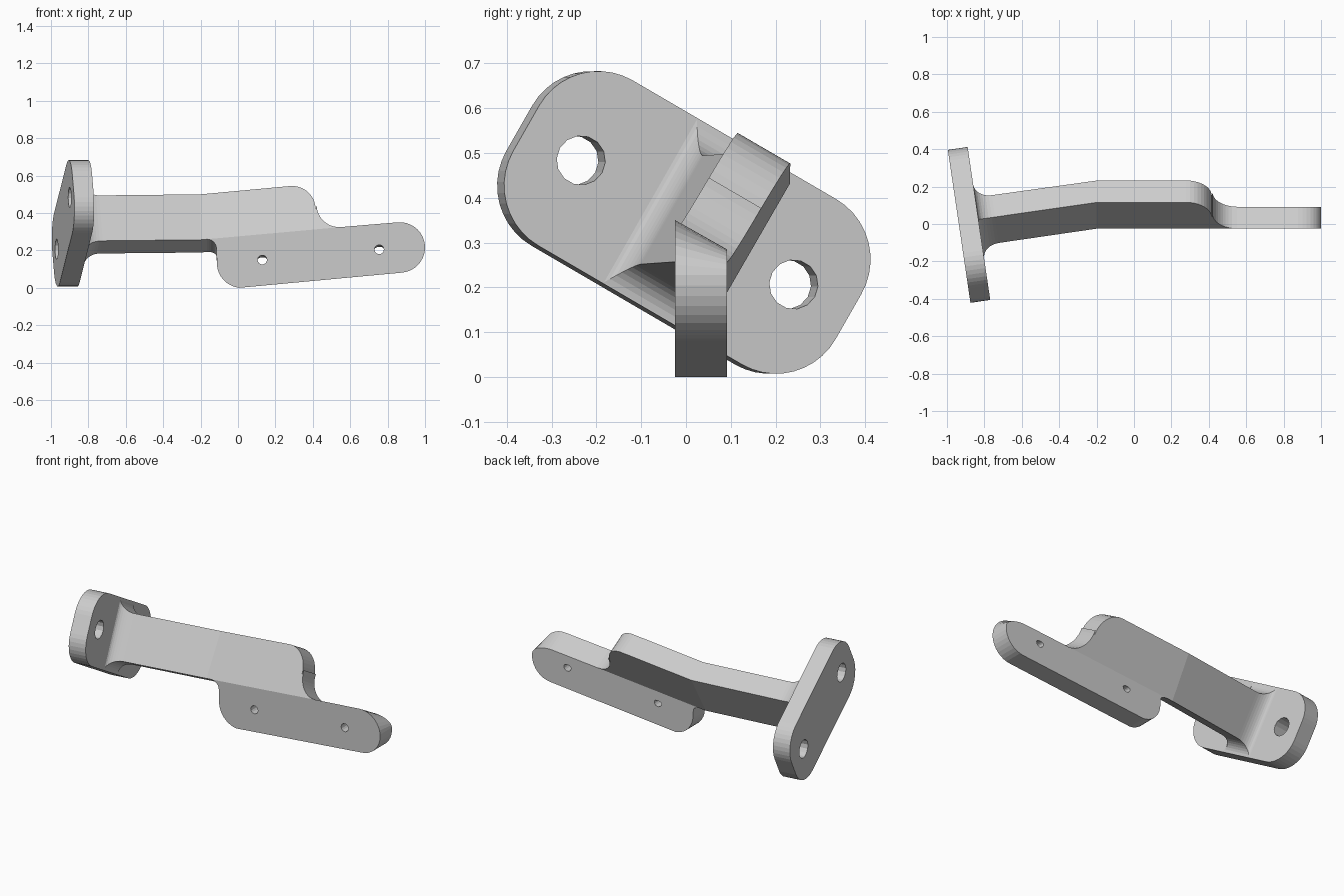
import bpy, bmesh, math
from mathutils import Vector

if "Cube" in bpy.data.objects:
    bpy.data.objects.remove(bpy.data.objects["Cube"])

grey = bpy.data.materials.new("plain grey")
grey.diffuse_color = (0.6, 0.6, 0.6, 1)
grey.use_nodes = True
grey.node_tree.nodes["Principled BSDF"].inputs["Base Color"].default_value = grey.diffuse_color


def arc(cx, cz, r, a0, a1, n=10):
    return [(cx + r * math.cos(math.radians(a0 + (a1 - a0) * i / n)),
             cz + r * math.sin(math.radians(a0 + (a1 - a0) * i / n))) for i in range(n + 1)]


def circle(cx, cz, r, n=14):
    return arc(cx, cz, r, 0, 360, n)[:-1]


def prism(bm, loops, front, back, normal, skip=()):
    """Extrude an outline (first loop) with holes; skip lists open side edges."""
    caps = ([], [])
    for k, loop in enumerate(loops):
        rings = [[bm.verts.new(m(*p)) for p in loop] for m in (front, back)]
        n = len(loop)
        for i in range(n):
            j = (i + 1) % n
            for ring, cap in zip(rings, caps):
                cap.append(bm.edges.new((ring[i], ring[j])))
            if k or i not in skip:
                bm.faces.new((rings[0][i], rings[0][j], rings[1][j], rings[1][i]))
    for cap in caps:
        bmesh.ops.triangle_fill(bm, edges=cap, use_beauty=True, normal=normal)


def finish(bm, name):
    bmesh.ops.remove_doubles(bm, verts=bm.verts, dist=0.0005)
    bmesh.ops.recalc_face_normals(bm, faces=bm.faces)
    bmesh.ops.dissolve_limit(bm, angle_limit=0.005, verts=bm.verts, edges=bm.edges)
    me = bpy.data.meshes.new(name)
    bm.to_mesh(me)
    bm.free()
    me.materials.append(grey)
    bpy.context.collection.objects.link(bpy.data.objects.new(name, me))


# Bent sheet: upright below the fold line, leaning back 30 degrees above it
BEND_X = -0.2


def fold(x):
    return 0.325 + 0.0905 * (max(x, BEND_X) - 0.55)


def front(x, z):
    return Vector((x, -0.025 + max(0, z - fold(x)) * 0.577, z))


def back(x, z):
    slant = min(1, max(0, 1 + (z - fold(x)) / 0.135))
    return front(x, z) + Vector((0, 0.117, -0.068 * slant))


# Flange frame: u along its length, v across, n out of its face
yaw, tilt = math.radians(8.4), math.radians(30)
n_dir = Vector((math.cos(yaw), math.sin(yaw), 0))
h_dir = Vector((-math.sin(yaw), math.cos(yaw), 0))
up = Vector((0, 0, 1))
u_dir = h_dir * math.cos(tilt) - up * math.sin(tilt)
v_dir = h_dir * math.sin(tilt) + up * math.cos(tilt)
origin = Vector((-0.829, 0.003, 0.345))


def on_flange(u, v, d):
    return origin + u_dir * u + v_dir * v + n_dir * d


# Upright strip with two small holes
bm = bmesh.new()
fold_a, fold_b = (-0.165, fold(-0.165)), (0.55, fold(0.55))
strip = ([fold_b] + arc(0.865, 0.216, 0.135, 95, -85, 18)
         + arc(0.02, 0.133, 0.133, 265, 178)
         + arc(-0.165, 0.21, 0.05, 0, 80, 5) + [fold_a])
prism(bm, [strip, circle(0.13, 0.15, 0.025), circle(0.755, 0.205, 0.025)],
      front, back, Vector((0, -1, 0)), skip=(len(strip) - 1,))

# Leaning panel above the fold
panel = ([fold_a, (BEND_X, fold(BEND_X)), (BEND_X, 0.5)]
         + arc(0.29, 0.42, 0.125, 95, 0)
         + arc(0.54, 0.445, 0.12, 180, 262) + [fold_b])
prism(bm, [panel], front, back, Vector((0, -0.866, 0.5)), skip=(1, len(panel) - 1))

# Arm running from the panel to the flange, flaring out in a fillet
rings = [[front(BEND_X, fold(BEND_X)), front(BEND_X, 0.5),
          back(BEND_X, 0.5), back(BEND_X, fold(BEND_X))]]
for i in range(9):
    a = math.radians(90 * i / 8)
    d, grow = 0.09 * (1 - math.sin(a)), 1 - math.cos(a)
    hu, hv = 0.068 + 0.04 * grow, 0.14 + 0.07 * grow
    rings.append([on_flange(0.012 + su * hu, sv * hv, d)
                  for su, sv in ((-1, -1), (-1, 1), (1, 1), (1, -1))])
rings = [[bm.verts.new(p) for p in ring] for ring in rings]
for r0, r1 in zip(rings, rings[1:]):
    for i in range(4):
        j = (i + 1) % 4
        bm.faces.new((r0[i], r0[j], r1[j], r1[i]))
bm.faces.new(rings[-1])
finish(bm, "bent_arm")

# Mounting flange with two bolt holes
bm = bmesh.new()
cu, cv, r = 0.265, 0.058, 0.155
outline = (arc(cu, cv, r, 0, 90) + arc(-cu, cv, r, 90, 180)
           + arc(-cu, -cv, r, 180, 270) + arc(cu, -cv, r, 270, 360))
prism(bm, [outline, circle(0.277, 0, 0.055), circle(-0.277, 0, 0.055)],
      lambda u, v: on_flange(u, v, 0), lambda u, v: on_flange(u, v, -0.107), n_dir)
finish(bm, "mounting_flange")
